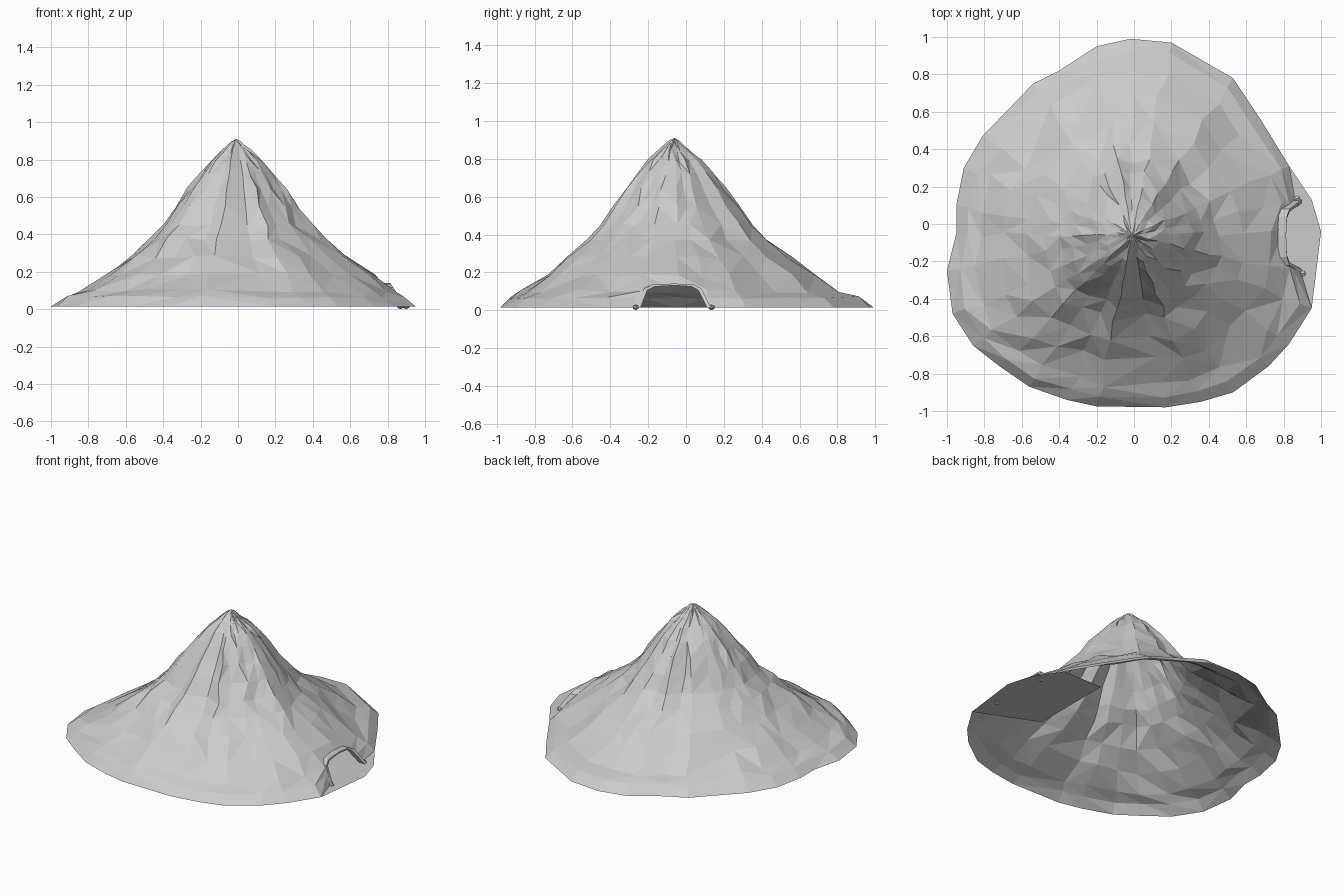
import bpy, bmesh, random, math
from mathutils import Vector

if "Cube" in bpy.data.objects:
    bpy.data.objects.remove(bpy.data.objects["Cube"])

random.seed(7)


def make_object(name, bm):
    me = bpy.data.meshes.new(name)
    bm.to_mesh(me)
    bm.free()
    ob = bpy.data.objects.new(name, me)
    bpy.context.collection.objects.link(ob)
    return ob


# Ground outline of the shelter, counter-clockwise from the door
RIM = [(1, -.04), (.95, .13), (.83, .31), (.67, .57), (.53, .78), (.2, .97), (-.02, .99),
       (-.2, .95), (-.4, .82), (-.54, .75), (-.81, .47), (-.91, .3), (-.95, .1), (-.95, -.05),
       (-1, -.25), (-.97, -.48), (-.86, -.65), (-.72, -.76), (-.56, -.87), (-.36, -.94),
       (-.2, -.975), (.17, -.98), (.36, -.95), (.53, -.9), (.72, -.76), (.83, -.64), (.95, -.45),
       (.97, -.29)]
# The cloth is drawn back from the ground outline around the door
DRAWN = {0: .875, 1: .91, len(RIM) - 1: .925}
# Slope: fraction of the radius, height
SLOPE = [(1, .015), (.94, .065), (.86, .1), (.73, .185), (.6, .28), (.48, .375), (.4, .45),
         (.33, .55), (.26, .645), (.2, .725), (.14, .79), (.08, .845), (.03, .89)]
APEX = Vector((-.01, -.06, .91))

# Draped cloth wall: scaled rings with folds that deepen towards the peak
bm = bmesh.new()
n = len(RIM)
folds = [random.uniform(-1, 1) for _ in RIM]
rings = []
for k, (t, z) in enumerate(SLOPE):
    ring = []
    pleat = .12 * (1 - t)
    jitter = (0, .012, .02)[k] if k < 3 else .03
    for i, (x, y) in enumerate(RIM):
        s = t * (1 + pleat * folds[i] + random.uniform(-jitter, jitter))
        if i in DRAWN:
            s = min(s, DRAWN[i] - .035 * k)
        dz = random.uniform(-.009, .009) if k else 0
        a = random.uniform(-.03, .03) if k > 1 else 0
        dx, dy = x - APEX.x, y - APEX.y
        ring.append(bm.verts.new((APEX.x + s * (dx * math.cos(a) - dy * math.sin(a)),
                                  APEX.y + s * (dx * math.sin(a) + dy * math.cos(a)), z + dz)))
    rings.append(ring)
tip = bm.verts.new(APEX)
for lo, hi in zip(rings, rings[1:]):
    for i in range(n):
        j = (i + 1) % n
        if random.random() < .6:
            bm.faces.new((lo[i], lo[j], hi[j]))
            bm.faces.new((lo[i], hi[j], hi[i]))
        else:
            bm.faces.new((lo[i], lo[j], hi[i]))
            bm.faces.new((lo[j], hi[j], hi[i]))
for i in range(n):
    bm.faces.new((rings[-1][i], rings[-1][(i + 1) % n], tip))

# Doorway cut through the +x side (y, z profile)
DOOR = [(-.24, .015), (-.205, .105), (-.165, .125), (-.06, .131), (.03, .125), (.065, .105), (.11, .015)]
planes = []
for (y0, z0), (y1, z1) in zip(DOOR, DOOR[1:]):
    planes.append((Vector((0, y0, z0)), Vector((0, z0 - z1, y1 - y0)).normalized()))
for co, no in planes:
    faces = [f for f in bm.faces if f.calc_center_median().x > .45
             and any(-.45 < v.co.y < .35 for v in f.verts)]
    geom = set(faces)
    for f in faces:
        geom.update(f.edges)
        geom.update(f.verts)
    bmesh.ops.bisect_plane(bm, geom=list(geom), dist=1e-5, plane_co=co, plane_no=no)
doomed = [f for f in bm.faces if f.calc_center_median().x > .45
          and all((f.calc_center_median() - co).dot(no) < 0 for co, no in planes)]
bmesh.ops.delete(bm, geom=doomed, context='FACES')
make_object("tent_cloth", bm)

# Door frame: thin band following the doorway, leaning with the wall
bm = bmesh.new()
sections = []
for y, z in DOOR:
    x = .905 - .7 * z
    yo, zo = -.06 + (y + .06) * 1.12, z + (.01 if z > .05 else 0)
    sections.append([bm.verts.new(p) for p in
                     ((x, y, z), (x, yo, zo), (x - .045, yo, zo), (x - .045, y, z))])
for a, b in zip(sections, sections[1:]):
    for i in range(4):
        j = (i + 1) % 4
        bm.faces.new((a[i], a[j], b[j], b[i]))
bm.faces.new(sections[0])
bm.faces.new(sections[-1][::-1])
bmesh.ops.recalc_face_normals(bm, faces=bm.faces)
make_object("door_frame", bm)

# Small pegs at the foot of the doorway
for name, x, y in (("peg_left", .9, -.265), ("peg_right", .87, .135)):
    bm = bmesh.new()
    bmesh.ops.create_icosphere(bm, subdivisions=1, radius=.015)
    for v in bm.verts:
        v.co = Vector((v.co.x * 1.4 + x, v.co.y * 1.2 + y, v.co.z + .015))
    make_object(name, bm)

# Flat ground sheet at the entrance
bm = bmesh.new()
bm.faces.new([bm.verts.new((x, y, .014)) for x, y in
              ((.53, -.27), (.95, -.45), (.97, -.29), (1, -.04), (.95, .13), (.83, .31), (.53, .31))])
make_object("entrance_sheet", bm)
